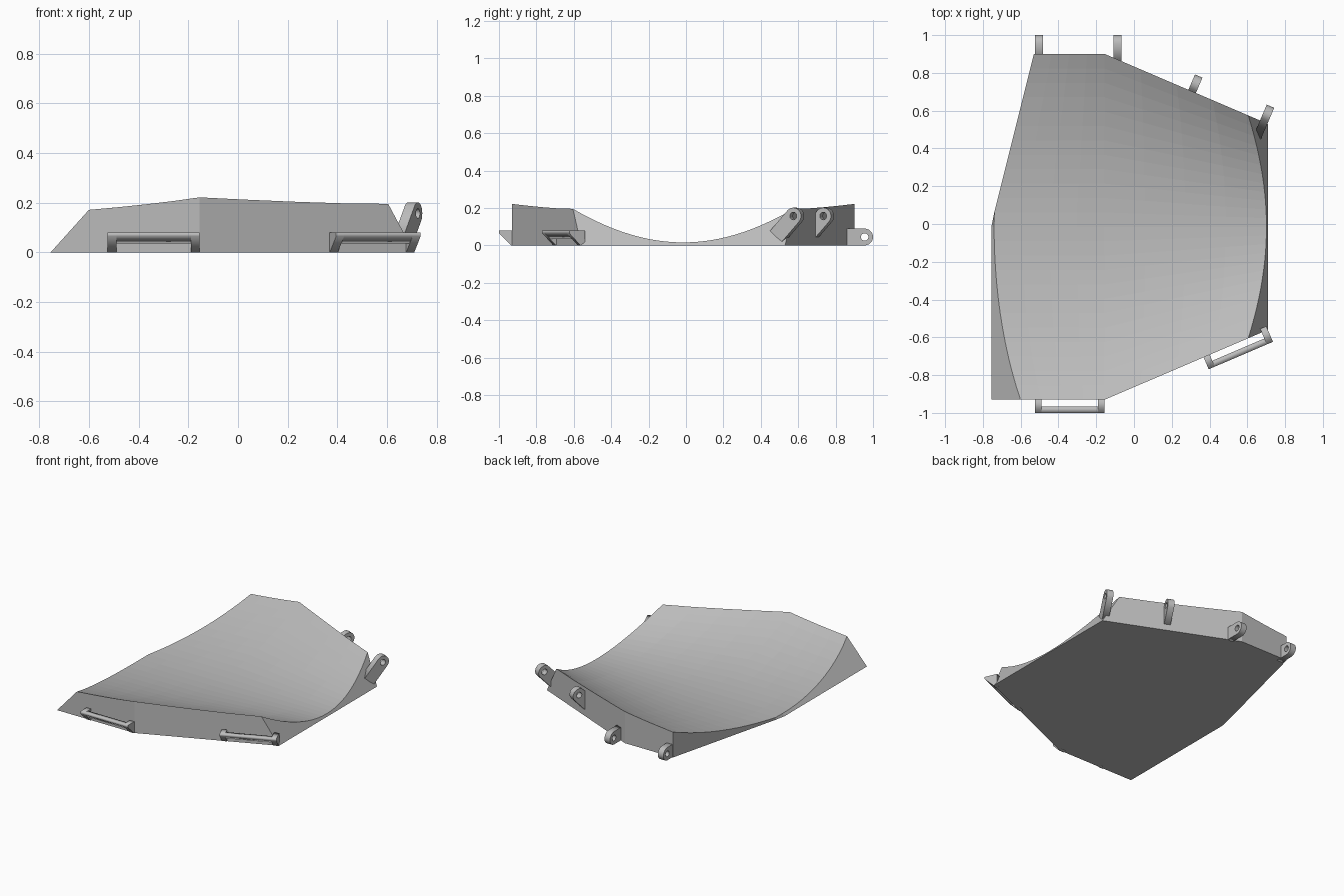
import bpy, bmesh, math
from mathutils import Matrix, Vector

cube = bpy.data.objects.get("Cube")
if cube:
    bpy.data.objects.remove(cube, do_unlink=True)

grey = bpy.data.materials.new("plain grey")
grey.use_nodes = True
grey.diffuse_color = (0.5, 0.5, 0.5, 1)
grey.node_tree.nodes["Principled BSDF"].inputs["Base Color"].default_value = (0.5, 0.5, 0.5, 1)

KNEE = -0.155      # x where the side walls start to taper
CENTRE = -0.015    # y of the trough's lowest line
FLOOR = 0.016
ROWS, COLS = 24, 4


def add(name, mesh):
    mesh.materials.clear()
    mesh.materials.append(grey)
    obj = bpy.data.objects.new(name, mesh)
    bpy.context.collection.objects.link(obj)
    return obj


# Trough body: a conical hollow that opens out towards -x
def half_width(x):
    return 0.915 - max(0, x - KNEE) * 0.428


def height(x, y):
    radius = 1.065 + 1.42 * (0.6 - x)
    return FLOOR + radius - math.sqrt(radius ** 2 - (y - CENTRE) ** 2)


def end_points(t, right):
    """Bottom and top x of the end wall on row t."""
    y = CENTRE + t * half_width(-0.6)
    if right:
        bottom, slope = 0.71, -0.537
    elif y < 0:
        bottom, slope = -0.755, 0.9
    else:
        bottom, slope = -0.755 + 0.225 * y / 0.9, 0
    top = bottom
    for _ in range(30):
        top = bottom + slope * height(top, CENTRE + t * half_width(top))
    return bottom, top


def row_xs(left, right):
    first = [left + (KNEE - left) * j / COLS for j in range(COLS)]
    return first + [KNEE + (right - KNEE) * j / COLS for j in range(COLS + 1)]


bm = bmesh.new()
top, bottom = [], []
for i in range(ROWS + 1):
    t = 2 * i / ROWS - 1
    (lb, lt), (rb, rt) = end_points(t, False), end_points(t, True)
    row = []
    for x in row_xs(lt, rt):
        y = CENTRE + t * half_width(x)
        row.append(bm.verts.new((x, y, height(x, y))))
    top.append(row)
    bottom.append([Vector((x, CENTRE + t * half_width(x), 0)) for x in row_xs(lb, rb)])

last = 2 * COLS
for i in range(ROWS):
    for j in range(last):
        bm.faces.new((top[i][j], top[i][j + 1], top[i + 1][j + 1], top[i + 1][j]))
# Walls around the rim and a flat underside
rim = [(0, j) for j in range(last)] + [(i, last) for i in range(ROWS)]
rim += [(ROWS, j) for j in range(last, 0, -1)] + [(i, 0) for i in range(ROWS, 0, -1)]
low = [bm.verts.new(bottom[i][j]) for i, j in rim]
for k, (i, j) in enumerate(rim):
    n = (k + 1) % len(rim)
    bm.faces.new((low[k], low[n], top[rim[n][0]][rim[n][1]], top[i][j]))
bm.faces.new(low[::-1])
bmesh.ops.recalc_face_normals(bm, faces=bm.faces)
body = bpy.data.meshes.new("trough_body")
bm.to_mesh(body)
bm.free()
add("trough_body", body)


# Flat plate standing upright: outlines in (outward, up), thickness sideways
def plate(name, origin, out, outlines, thickness, shift=0):
    curve = bpy.data.curves.new(name, "CURVE")
    curve.dimensions = "2D"
    curve.fill_mode = "BOTH"
    curve.extrude = thickness / 2
    for outline in outlines:
        spline = curve.splines.new("POLY")
        spline.points.add(len(outline) - 1)
        for point, (u, v) in zip(spline.points, outline):
            point.co = (u, v, 0, 1)
        spline.use_cyclic_u = True
    temp = bpy.data.objects.new("temp", curve)
    bpy.context.collection.objects.link(temp)
    graph = bpy.context.evaluated_depsgraph_get()
    mesh = bpy.data.meshes.new_from_object(temp.evaluated_get(graph))
    bpy.data.objects.remove(temp, do_unlink=True)
    u = Vector((out[0], out[1], 0)).normalized()
    side = u.cross(Vector((0, 0, 1)))
    place = Vector((origin[0], origin[1], 0)) + side * shift
    frame = Matrix((u, (0, 0, 1), side)).transposed().to_4x4()
    mesh.transform(Matrix.Translation(place) @ frame)
    mesh.name = name
    return add(name, mesh)


def arc(cu, cv, r, start, end, n):
    angles = [math.radians(start + (end - start) * k / n) for k in range(n + 1)]
    return [(cu + r * math.cos(a), cv + r * math.sin(a)) for a in angles]


# Lug with a round drilled tip; the origin is the hole position in plan
def lug(name, origin, out, z, tilt, length):
    a = math.radians(tilt)
    tip = arc(0, z, 0.045, tilt - 90, tilt + 90, 12)
    back = (-length * math.cos(a), -length * math.sin(a))
    outline = tip + [(tip[-1][0] + back[0], tip[-1][1] + back[1]),
                     (tip[0][0] + back[0], tip[0][1] + back[1])]
    hole = arc(0, z, 0.02, 0, 345, 23)
    plate(name, origin, out, [outline, hole], 0.043)


SLANT = (0.393, 0.92)
lug("back_lug_right", (-0.503, 0.955), (0, 1), 0.045, 0, 0.095)
lug("back_lug_left", (-0.088, 0.955), (0, 1), 0.045, 0, 0.095)
lug("slanted_lug_inner", (0.325, 0.742), SLANT, 0.157, 47, 0.15)
lug("slanted_lug_outer", (0.705, 0.582), SLANT, 0.157, 47, 0.15)


# Grab handles on the front walls
def handle(name, origin, out):
    leg = [(-0.02, 0), (0.005, 0), (0.07, 0.065), (0.07, 0.08), (-0.02, 0.08)]
    bar = [(0.036, 0.035), (0.07, 0.065), (0.07, 0.08), (0.036, 0.08)]
    for side, shift in (("right", 0.1675), ("left", -0.1675)):
        plate(f"{name}_leg_{side}", origin, out, [leg], 0.035, shift)
    plate(f"{name}_bar", origin, out, [bar], 0.3)


handle("front_handle", (-0.34, -0.93), (0, -1))
handle("slanted_handle", (0.538, -0.632), (SLANT[0], -SLANT[1]))
